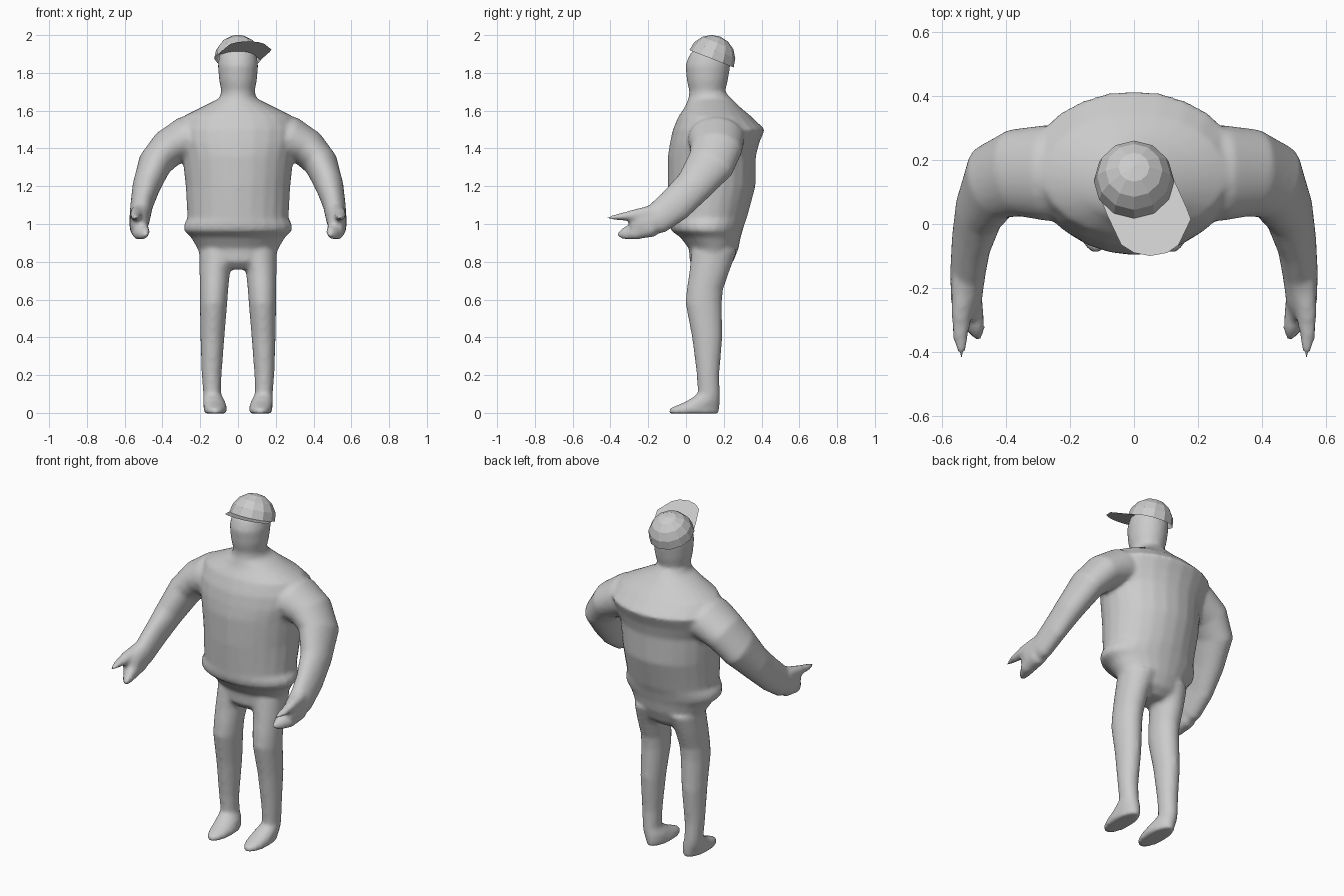
import bpy, bmesh, math
from mathutils import Vector, Matrix

if "Cube" in bpy.data.objects:
    bpy.data.objects.remove(bpy.data.objects["Cube"])

SEG = 24
bm = bmesh.new()


def loft(rings):
    """Skin a list of point rings and cap both ends."""
    loops = [[bm.verts.new(p) for p in r] for r in rings]
    for a, b in zip(loops, loops[1:]):
        for i in range(SEG):
            j = (i + 1) % SEG
            bm.faces.new((a[i], a[j], b[j], b[i]))
    bm.faces.new(loops[0][::-1])
    bm.faces.new(loops[-1])


def flat_rings(rows, side=1):
    """Horizontal oval rings from (z, x0, x1, y_front, y_back)."""
    out = []
    for z, x0, x1, yf, yb in rows:
        out.append([Vector((side * ((x0 + x1) / 2 + (x1 - x0) / 2 * math.cos(a)),
                            (yf + yb) / 2 + (yb - yf) / 2 * math.sin(a), z))
                    for a in (2 * math.pi * i / SEG for i in range(SEG))])
    return out


def path_rings(rows, side=1):
    """Oval rings square to a path from (x, y, z, r_across, r_depth)."""
    pts = [Vector(r[:3]) for r in rows]
    out = []
    for i, r in enumerate(rows):
        t = (pts[min(i + 1, len(pts) - 1)] - pts[max(i - 1, 0)]).normalized()
        w = t.cross(Vector((0, 1, 0))).normalized()
        v = w.cross(t)
        ring = []
        for k in range(SEG):
            a = 2 * math.pi * k / SEG
            p = pts[i] + w * (r[3] * math.cos(a)) + v * (r[4] * math.sin(a))
            ring.append(Vector((side * p.x, p.y, p.z)))
        out.append(ring)
    return out


# hips, jacket, neck and head: z, half width, front y, back y
torso = [(.76, .10, .06, .20), (.80, .19, .02, .25), (.87, .215, .015, .278),
         (.93, .25, -.03, .29), (.965, .288, -.08, .30), (1.0, .286, -.088, .31),
         (1.03, .268, -.088, .322), (1.2, .277, -.097, .368), (1.36, .295, -.096, .37),
         (1.43, .32, -.085, .388), (1.5, .33, -.07, .418), (1.57, .29, -.04, .345),
         (1.62, .19, -.005, .285), (1.665, .10, .012, .24), (1.70, .088, .018, .207),
         (1.76, .1, .004, .222), (1.84, .107, -.003, .235), (1.89, .1, .015, .23),
         (1.93, .085, .045, .215), (1.96, .055, .08, .19)]
loft(flat_rings([(z, -w, w, f, b) for z, w, f, b in torso]))

# legs with feet: z, inner x, outer x, front y, back y
leg = [(.86, .0, .205, .03, .27), (.75, .042, .204, .018, .23), (.65, .052, .202, .003, .195),
       (.58, .057, .202, -.003, .19), (.4, .072, .199, .032, .193), (.2, .087, .192, .057, .176),
       (.1, .09, .184, .062, .18), (.06, .068, .186, .0, .18), (.025, .058, .182, -.085, .178),
       (-.004, .062, .178, -.095, .172)]

# arms, thumb and curled fingers
arm = [(.18, .16, 1.46, .12, .15), (.28, .16, 1.45, .118, .15), (.37, .16, 1.40, .102, .138),
       (.44, .132, 1.32, .09, .128), (.485, .04, 1.2, .074, .1), (.51, -.06, 1.1, .06, .094),
       (.52, -.15, 1.03, .055, .085), (.525, -.24, 1.0, .05, .07), (.52, -.29, .98, .035, .035)]
thumb = [(.53, -.18, 1.06, .04, .04), (.54, -.28, 1.045, .035, .03),
         (.543, -.36, 1.037, .025, .018), (.54, -.42, 1.03, .008, .008)]
fingers = [(.53, -.17, .98, .045, .05), (.515, -.27, .962, .05, .04),
           (.495, -.33, .95, .035, .025), (.485, -.36, .94, .015, .012)]

for s in (-1, 1):
    loft(flat_rings(leg, s))
    for limb in (arm, thumb, fingers):
        loft(path_rings(limb, s))

bmesh.ops.recalc_face_normals(bm, faces=bm.faces)
me = bpy.data.meshes.new("body")
bm.to_mesh(me)
bm.free()
body = bpy.data.objects.new("body", me)
bpy.context.collection.objects.link(body)
rm = body.modifiers.new("blend", 'REMESH')
rm.mode = 'VOXEL'
rm.voxel_size = .012
rm.use_smooth_shade = True
sm = body.modifiers.new("soften", 'SMOOTH')
sm.factor = .5
sm.iterations = 6

# cap dome: faceted half sphere, tilted back
slope = .394
centre = Vector((0, .135, 1.875))
bm = bmesh.new()
bmesh.ops.create_uvsphere(bm, u_segments=12, v_segments=8, radius=.126)
bmesh.ops.delete(bm, geom=[v for v in bm.verts if v.co.z < -.001], context='VERTS')
bmesh.ops.transform(bm, verts=bm.verts,
                    matrix=Matrix.Translation(centre) @ Matrix.Rotation(-math.atan(slope), 4, 'X'))
me = bpy.data.meshes.new("cap_dome")
bm.to_mesh(me)
bm.free()
bpy.context.collection.objects.link(bpy.data.objects.new("cap_dome", me))

# cap brim: thin sheet in the rim plane, turned to one side
outline = [(-.105, .08), (-.085, .03), (-.04, -.065), (.0, -.09), (.05, -.1), (.105, -.09),
           (.14, -.065), (.178, .015), (.165, .05), (.12, .15), (.06, .06), (-.02, .04)]
bm = bmesh.new()
bm.faces.new([bm.verts.new((x, y, centre.z - (y - centre.y) * slope)) for x, y in outline])
me = bpy.data.meshes.new("cap_brim")
bm.to_mesh(me)
bm.free()
bpy.context.collection.objects.link(bpy.data.objects.new("cap_brim", me))
